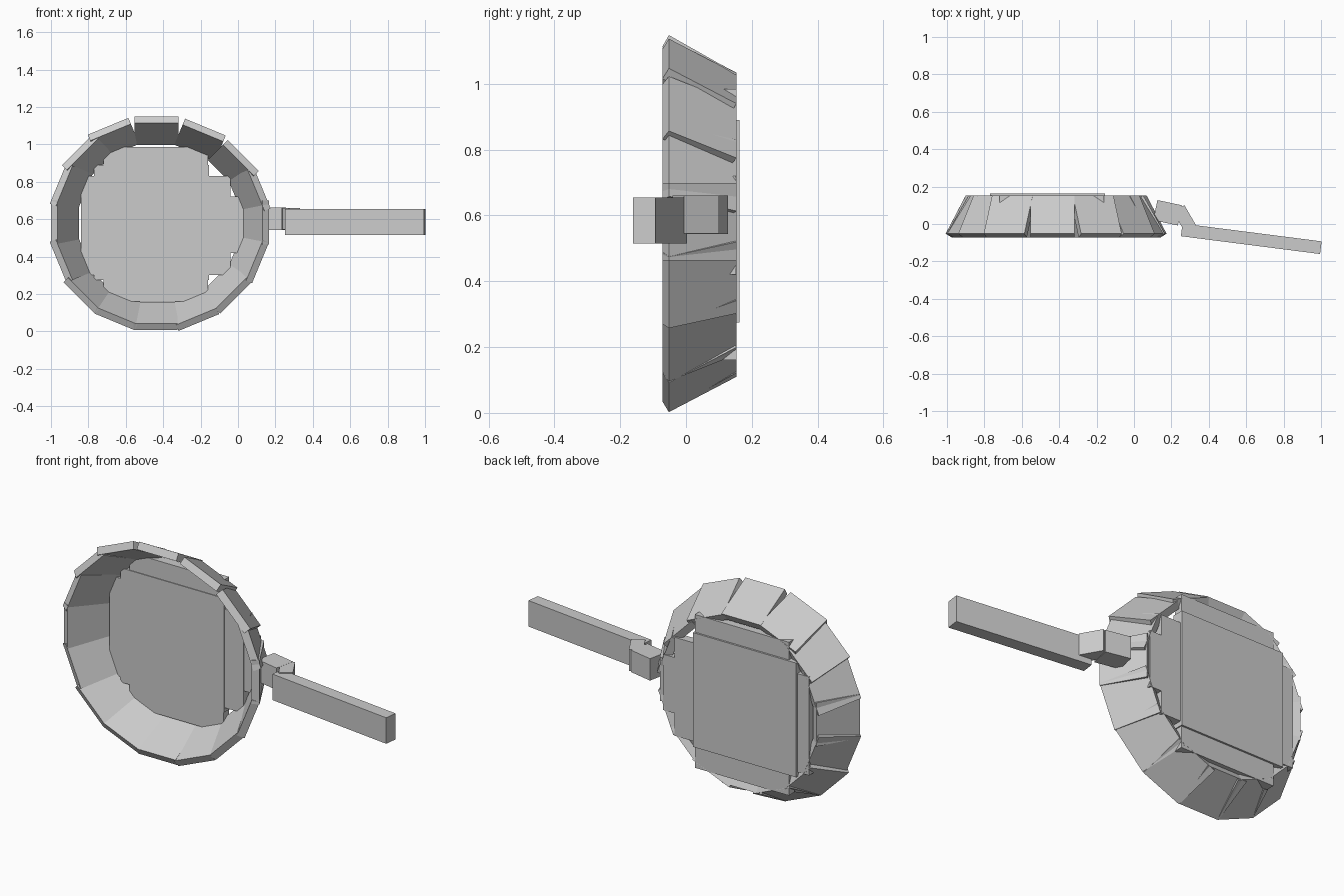
import bpy
import math
from mathutils import Matrix, Vector

if "Cube" in bpy.data.objects:
    bpy.data.objects.remove(bpy.data.objects["Cube"], do_unlink=True)

grey = bpy.data.materials.new("plain grey")
grey.use_nodes = True
grey.diffuse_color = (0.6, 0.6, 0.6, 1)
grey.node_tree.nodes["Principled BSDF"].inputs["Base Color"].default_value = grey.diffuse_color


def box(name, centre, size, axes=None):
    """Flat-shaded box; axes are its local x, y and z directions."""
    bpy.ops.mesh.primitive_cube_add(size=1)
    obj = bpy.context.object
    obj.name = name
    turn = Matrix(axes).transposed().to_4x4() if axes else Matrix()
    obj.data.transform(turn @ Matrix.Diagonal((*size, 1)))
    obj.location = centre
    obj.data.materials.append(grey)
    return obj


def span(name, low, high):
    """Upright box between two opposite corners."""
    low, high = Vector(low), Vector(high)
    return box(name, (low + high) / 2, high - low)


def turned(name, centre, size, degrees):
    """Box turned about the vertical axis."""
    a = math.radians(degrees)
    x, y = Vector((math.cos(a), math.sin(a), 0)), Vector((-math.sin(a), math.cos(a), 0))
    return box(name, centre, size, (x, y, Vector((0, 0, 1))))


# Sloping wall: a ring of equal slabs, each placed by (radius, sideways slide)
pan_centre = Vector((-0.42, 0, 0.577))
placing = [(0.585, 0.004), (0.58, -0.035), (0.573, -0.06), (0.57, -0.03),
           (0.571, 0.015), (0.585, 0.055), (0.588, 0.03), (0.582, 0.01),
           (0.58, -0.008), (0.58, -0.016), (0.586, -0.022), (0.578, -0.02),
           (0.571, -0.02), (0.57, -0.008), (0.57, 0.006), (0.58, 0.012)]
width, length, thickness = 0.235, 0.236, 0.04
back = Vector((0, 1, 0))
for i, (radius, slide) in enumerate(placing):
    a = math.tau * i / len(placing)
    radial = Vector((math.cos(a), 0, math.sin(a)))
    tangent = Vector((-math.sin(a), 0, math.cos(a)))
    slope = (back * 0.205 - radial * 0.116).normalized()
    outward = (radial * 0.205 + back * 0.116).normalized()
    rim = pan_centre + radial * radius + tangent * slide - back * 0.052
    centre = rim + slope * length / 2 - outward * thickness / 2
    box(f"wall_panel_{i + 1}", centre, (width, length, thickness), (tangent, slope, outward))

# Floor: thick square with overlapping plates, almost flush in front
span("floor_square", (-0.77, 0.102, 0.275), (-0.155, 0.163, 0.89))
span("floor_tall_plate", (-0.72, 0.106, 0.16), (-0.16, 0.153, 0.985))
span("floor_wide_plate", (-0.84, 0.106, 0.30), (-0.04, 0.153, 0.83))
span("floor_side_plate", (-0.20, 0.108, 0.42), (0.03, 0.152, 0.72))

# Handle with its two angled joints
turned("joint_inner", (0.18, 0.06, 0.602), (0.135, 0.11, 0.118), -12)
turned("joint_outer", (0.27, 0.03, 0.603), (0.122, 0.07, 0.115), -60)
turned("handle", (0.627, -0.079, 0.585), (0.75, 0.068, 0.14), -7.3)
